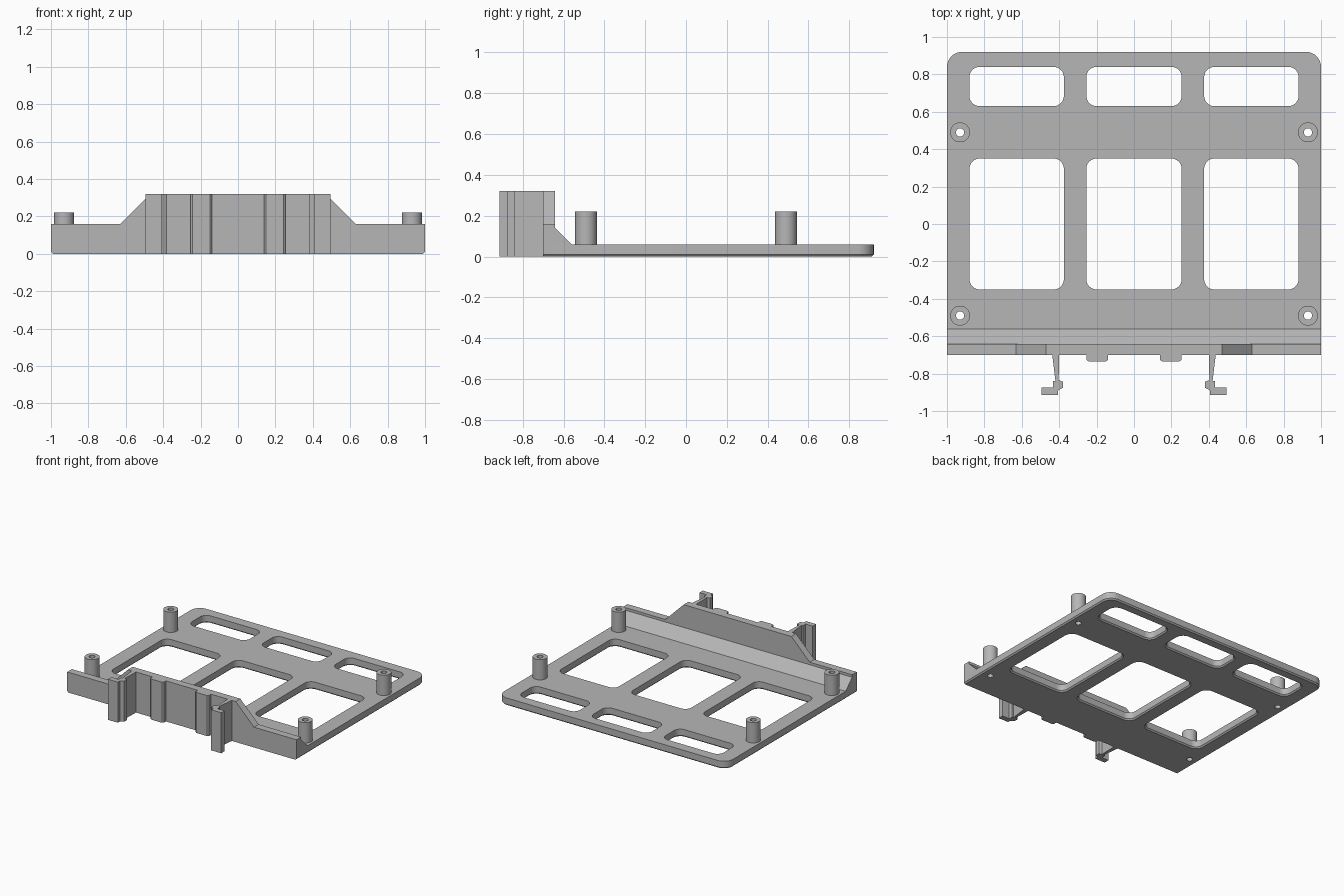
import bpy
import bmesh
from math import sin, cos, pi, radians

if "Cube" in bpy.data.objects:
    bpy.data.objects.remove(bpy.data.objects["Cube"], do_unlink=True)

grey = bpy.data.materials.new("plain grey")
grey.use_nodes = True
GREY = (0.47, 0.47, 0.47, 1)
grey.diffuse_color = GREY
grey.node_tree.nodes["Principled BSDF"].inputs["Base Color"].default_value = GREY


def finish(name, bm):
    """Turn a bmesh into a grey object."""
    bmesh.ops.recalc_face_normals(bm, faces=bm.faces)
    mesh = bpy.data.meshes.new(name)
    bm.to_mesh(mesh)
    bm.free()
    mesh.materials.append(grey)
    obj = bpy.data.objects.new(name, mesh)
    bpy.context.collection.objects.link(obj)
    return obj


def prism(name, outline, place, start, end):
    """Extrude a 2D outline; place(a, b, depth) gives the 3D point."""
    bm = bmesh.new()
    loops = [[bm.verts.new(place(a, b, d)) for a, b in outline] for d in (start, end)]
    skin(bm, loops)
    return finish(name, bm)


def skin(bm, loops):
    for low, high in zip(loops, loops[1:]):
        for i in range(len(low)):
            j = (i + 1) % len(low)
            bm.faces.new((low[i], low[j], high[j], high[i]))
    bm.faces.new(loops[0])
    bm.faces.new(loops[-1])


def rounded_slab(name, x0, x1, y0, y1, back_r, front_r, rings):
    """Rounded rectangle lofted through (height, outward growth) rings."""
    corners = [(x1 - back_r, y1 - back_r, back_r), (x0 + back_r, y1 - back_r, back_r),
               (x0 + front_r, y0 + front_r, front_r), (x1 - front_r, y0 + front_r, front_r)]
    bm = bmesh.new()
    loops = []
    for z, grow in rings:
        loop = []
        for q, (cx, cy, r) in enumerate(corners):
            for k in range(9):
                a = (q + k / 8) * pi / 2
                loop.append(bm.verts.new((cx + (r + grow) * cos(a), cy + (r + grow) * sin(a), z)))
        loops.append(loop)
    skin(bm, loops)
    return finish(name, bm)


def cylinder(name, x, y, radius, z0, z1):
    bpy.ops.mesh.primitive_cylinder_add(vertices=40, radius=radius, depth=z1 - z0,
                                        location=(x, y, (z0 + z1) / 2))
    obj = bpy.context.object
    obj.name = name
    obj.data.materials.append(grey)
    return obj


def activate(obj):
    bpy.ops.object.select_all(action='DESELECT')
    obj.select_set(True)
    bpy.context.view_layer.objects.active = obj


def cut(target, cutter):
    cutter.hide_render = True
    activate(target)
    mod = target.modifiers.new("cut", 'BOOLEAN')
    mod.operation = 'DIFFERENCE'
    mod.solver = 'EXACT'
    mod.object = cutter
    bpy.ops.object.modifier_apply(modifier=mod.name)


def drop(obj):
    bpy.data.objects.remove(obj, do_unlink=True)


# Base plate with a small chamfer under its rim
plate = rounded_slab("base_plate", -1, 1, -0.67, 0.92, 0.08, 0.012,
                     [(0, -0.01), (0.01, 0), (0.06, 0)])

# Two rows of windows, chamfered underneath
for y0, y1 in ((-0.35, 0.35), (0.63, 0.84)):
    for x0, x1 in ((-0.88, -0.375), (-0.255, 0.255), (0.375, 0.88)):
        window = rounded_slab("window_cutter", x0, x1, y0, y1, 0.055, 0.055,
                              [(-0.01, 0.02), (0.01, 0), (0.1, 0)])
        cut(plate, window)
        drop(window)

# Hollow standoffs, drilled through the plate
for side, x in (("right", -0.93), ("left", 0.93)):
    for end, y in (("front", -0.49), ("back", 0.49)):
        post = cylinder(f"standoff_{end}_{side}", x, y, 0.053, 0.06, 0.22)
        drill = cylinder("drill_cutter", x, y, 0.022, -0.1, 0.4)
        cut(post, drill)
        cut(plate, drill)
        drop(drill)
        activate(post)
        bpy.ops.object.shade_smooth_by_angle(angle=radians(30))
activate(plate)
bpy.ops.object.shade_smooth_by_angle(angle=radians(30))

# Front wall with a raised middle
half = [(0.99, 0), (1, 0.01), (1, 0.16), (0.63, 0.16), (0.47, 0.32)]
outline = half + [(-x, z) for x, z in reversed(half)]
prism("front_wall", outline, lambda x, z, y: (x, y, z), -0.70, -0.642)

# Sloped brace behind the wall
prism("wall_brace", [(-0.642, 0.06), (-0.562, 0.06), (-0.642, 0.14)],
      lambda y, z, x: (x, y, z), -1, 1)

# Spacer pads and hooked clips on the front of the wall
pad = [(0.138, -0.70), (0.138, -0.725), (0.15, -0.735), (0.243, -0.735),
       (0.255, -0.725), (0.255, -0.70)]
clip = [(0.40, -0.70), (0.437, -0.70), (0.42, -0.84), (0.432, -0.84), (0.432, -0.873),
        (0.494, -0.873), (0.494, -0.915), (0.407, -0.915), (0.407, -0.89),
        (0.38, -0.875), (0.38, -0.843), (0.403, -0.835)]
for side, s in (("left", 1), ("right", -1)):
    for name, shape in (("spacer_pad", pad), ("hook_clip", clip)):
        prism(f"{name}_{side}", shape, lambda x, y, z: (s * x, y, z), 0, 0.32)
